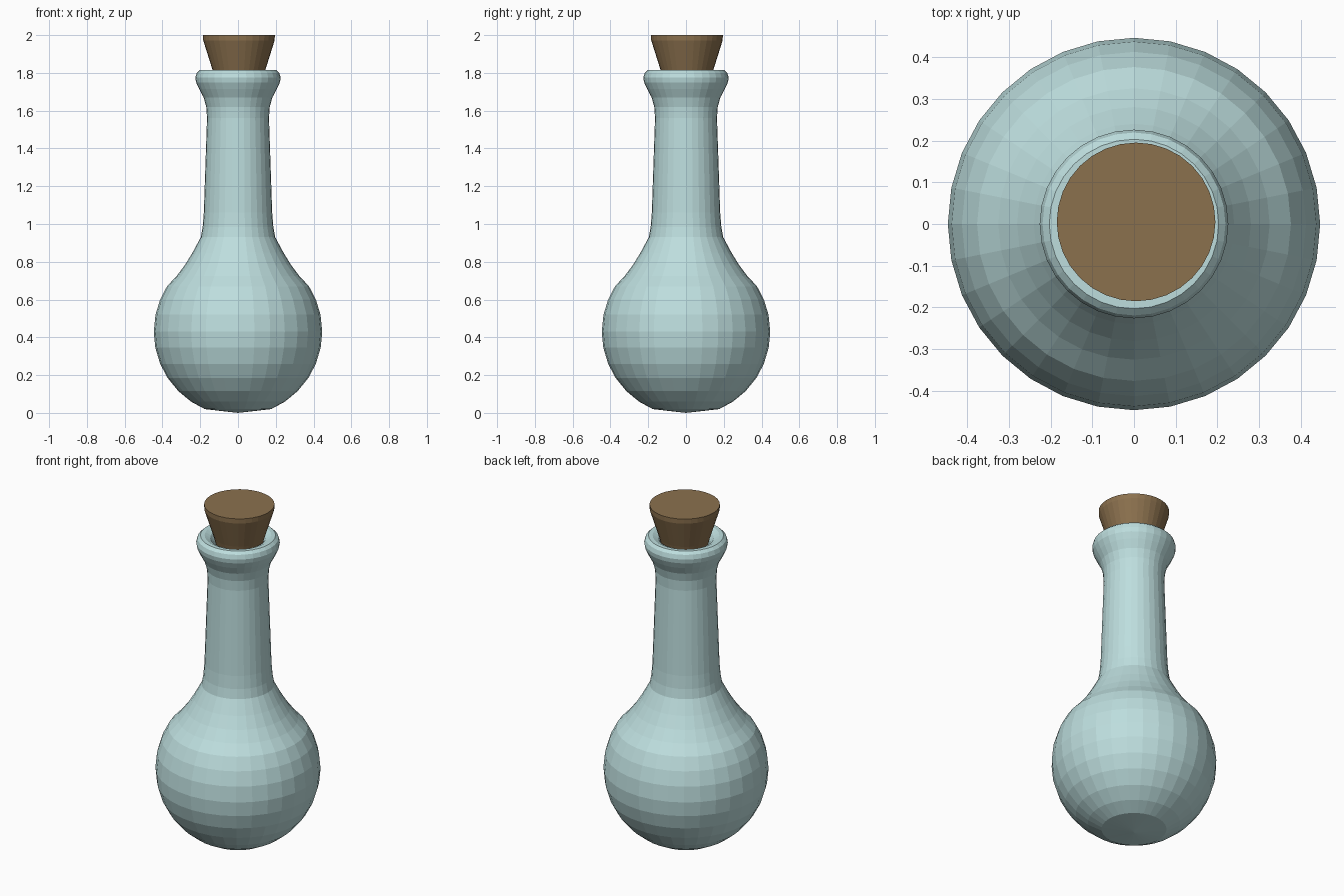
import bpy, math

if "Cube" in bpy.data.objects:
    bpy.data.objects.remove(bpy.data.objects["Cube"])

SIDES = 32


def material(name, rgb):
    m = bpy.data.materials.new(name)
    m.diffuse_color = (*rgb, 1)
    m.use_nodes = True
    m.node_tree.nodes["Principled BSDF"].inputs["Base Color"].default_value = m.diffuse_color
    return m


def lathe(name, profile, mat, offset=(0, 0)):
    """Revolve (radius, z) points around z; radius 0 makes a pole."""
    verts, faces, rings = [], [], []
    for r, z in profile:
        n = 1 if r == 0 else SIDES
        rings.append((len(verts), n))
        for i in range(n):
            a = 2 * math.pi * i / SIDES
            verts.append((offset[0] + r * math.cos(a), offset[1] + r * math.sin(a), z))
    for (a, na), (b, nb) in zip(rings, rings[1:]):
        for i in range(SIDES):
            j = (i + 1) % SIDES
            quad = [a + i % na, a + j % na, b + j % nb, b + i % nb]
            faces.append(list(dict.fromkeys(quad)))
    mesh = bpy.data.meshes.new(name)
    mesh.from_pydata(verts, [], faces)
    mesh.materials.append(mat)
    mesh.update()
    ob = bpy.data.objects.new(name, mesh)
    bpy.context.collection.objects.link(ob)
    return ob


glass = material("pale_teal_glass", (0.51, 0.73, 0.73))
cork_brown = material("cork_brown", (0.26, 0.165, 0.076))

# Bottle: shallow base, round belly, long neck, rolled lip, inner throat
belly = []
for z in (0.02, 0.06, 0.115, 0.185, 0.26, 0.345, 0.43, 0.52, 0.60, 0.67):
    belly.append((math.sqrt(0.446 ** 2 - (z - 0.43) ** 2), z))
neck = [(0.325, 0.725), (0.28, 0.785), (0.24, 0.85), (0.197, 0.93), (0.187, 0.985),
        (0.181, 1.06), (0.164, 1.56), (0.168, 1.62), (0.182, 1.67), (0.206, 1.715)]
lip = [(0.222, 1.75), (0.226, 1.775), (0.219, 1.80), (0.203, 1.815), (0.18, 1.815),
       (0.15, 1.80), (0.132, 1.77), (0.125, 1.66), (0, 1.66)]
lathe("bottle", [(0, 0.0)] + belly + neck + lip, glass)

# Tapered cork stopper, set slightly off centre
lathe("cork", [(0, 1.68), (0.105, 1.68), (0.138, 1.81), (0.189, 1.972),
               (0.19, 2.0), (0, 2.0)], cork_brown, (0.005, 0.005))
